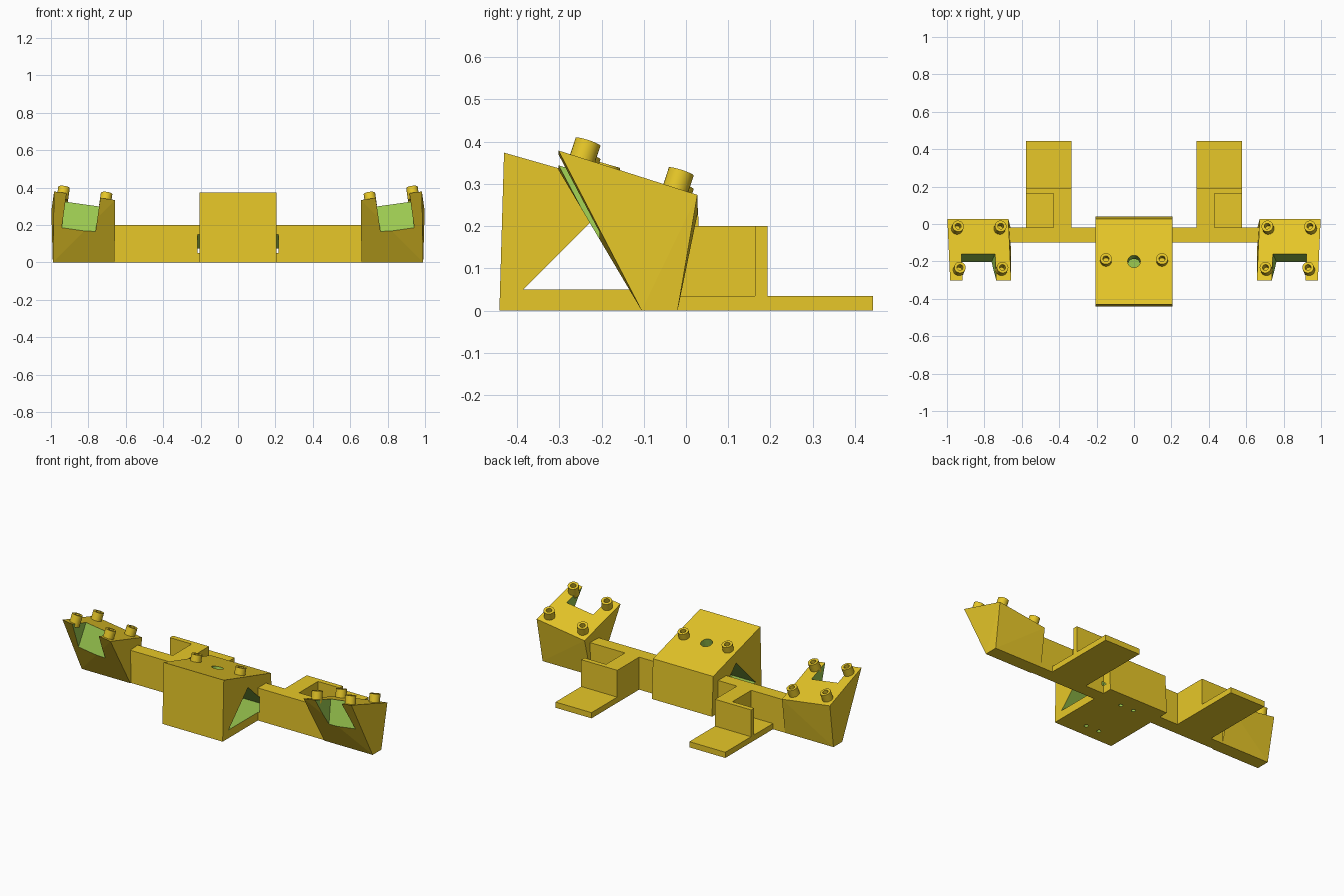
import bpy, bmesh
from math import radians, tau
from mathutils import Matrix, Vector

cube = bpy.data.objects.get("Cube")
if cube:
    bpy.data.objects.remove(cube, do_unlink=True)


def material(name, color):
    m = bpy.data.materials.new(name)
    m.use_nodes = True
    m.diffuse_color = color
    m.node_tree.nodes["Principled BSDF"].inputs["Base Color"].default_value = color
    return m


YELLOW = material("body yellow", (0.947, 0.679, 0.025, 1))
GREEN = material("cut green", (0.337, 0.597, 0.082, 1))
CUT = 1  # slot of the cut colour


def add(name, bm, matrix=None, slot=0):
    if matrix:
        bm.transform(matrix)
    bmesh.ops.recalc_face_normals(bm, faces=bm.faces)
    me = bpy.data.meshes.new(name)
    for f in bm.faces:
        f.material_index = slot
    bm.to_mesh(me)
    bm.free()
    me.materials.append(YELLOW)
    me.materials.append(GREEN)
    ob = bpy.data.objects.new(name, me)
    bpy.context.collection.objects.link(ob)
    return ob


def hull(name, points, matrix=None, slot=0):
    bm = bmesh.new()
    verts = [bm.verts.new(p) for p in points]
    bmesh.ops.convex_hull(bm, input=verts)
    bmesh.ops.dissolve_limit(bm, angle_limit=radians(0.5), verts=bm.verts, edges=bm.edges)
    return add(name, bm, matrix, slot)


def box(name, x, y, z, matrix=None, slot=0):
    return hull(name, [(a, b, c) for a in x for b in y for c in z], matrix, slot)


def prism(name, profile, half, slot=0):
    return hull(name, [(x, y, z) for x in (-half, half) for y, z in profile], None, slot)


def rod(name, r, length, matrix):
    bm = bmesh.new()
    bmesh.ops.create_cone(bm, cap_ends=True, segments=24, radius1=r, radius2=r, depth=length)
    return add(name, bm, matrix, CUT)


def select(ob):
    bpy.ops.object.select_all(action='DESELECT')
    ob.select_set(True)
    bpy.context.view_layer.objects.active = ob


def post(name, matrix, height=0.048, r=0.031, bore=0.016):
    # hollow standing peg, turned around its own axis
    bm = bmesh.new()
    pts = [(0, -0.02), (r, -0.02), (r, height), (bore, height), (bore, 0.002), (0, 0.002)]
    vs = [bm.verts.new((a, 0, b)) for a, b in pts]
    es = [bm.edges.new(pair) for pair in zip(vs, vs[1:])]
    bmesh.ops.spin(bm, geom=vs + es, axis=(0, 0, 1), cent=(0, 0, 0), angle=tau, steps=24)
    bmesh.ops.remove_doubles(bm, verts=bm.verts, dist=0.0001)
    ob = add(name, bm, matrix)
    select(ob)
    bpy.ops.object.shade_smooth_by_angle(angle=radians(35))


def cut(target, cutters):
    select(target)
    for c in cutters:
        c.hide_render = True
        mod = target.modifiers.new("cut", 'BOOLEAN')
        mod.operation, mod.solver, mod.object = 'DIFFERENCE', 'EXACT', c
        bpy.ops.object.modifier_apply(modifier=mod.name)


# Central wedge block and the long cross bar
block = prism("center_block", [(-0.442, 0), (-0.431, 0.374), (0.028, 0.243), (0.04, 0)], 0.205)
bar = box("cross_bar", (-0.67, 0.67), (-0.1, -0.02), (0, 0.2))

# Triangular tunnel, top opening and floor screw holes
tilt = Matrix.Rotation(radians(-16), 4, 'X')
tunnel = prism("tunnel_cutter", [(-0.385, 0.05), (0.005, 0.05), (-0.195, 0.24)], 0.217, CUT)
opening = rod("opening_cutter", 0.034, 0.25, Matrix.Translation((0, -0.2, 0.308)) @ tilt)
holes = [rod("screw_cutter", 0.012, 0.1, Matrix.Translation((x, y, 0.02)))
         for x in (-0.046, 0.046) for y in (-0.36, -0.06)]
cut(block, [tunnel, opening] + holes)
cut(bar, [tunnel] + holes)
cutters = [tunnel, opening] + holes

for s, side in ((1, "left"), (-1, "right")):
    flip = Matrix.Scale(s, 4, (1, 0, 0))
    post(side + "_center_post", Matrix.Translation((s * 0.15, -0.197, 0.306)) @ tilt, 0.042)

    # Rear bracket: foot plate with an L-shaped wall
    outer = (0.333, 0.578)
    box(side + "_foot_plate", outer, (-0.06, 0.443), (0, 0.035), flip)
    box(side + "_bracket_wall", (0.333, 0.43), (-0.06, 0.18), (0, 0.2), flip)
    box(side + "_bracket_end", outer, (0.163, 0.193), (0, 0.2), flip)

    # End tower: narrow foot spreading to a tilted top
    corner = Vector((0.657, -0.302, 0.333))
    across, back = Vector((0.326, 0, 0.046)), Vector((0.015, 0.329, -0.105))
    top = [corner, corner + across, corner + back, corner + across + back]
    foot = [(x, y, 0) for x in (0.66, 0.99) for y in (-0.105, -0.02)]
    tower = hull(side + "_tower", top + foot, flip)

    # Local frame on the tilted top
    u = across.normalized()
    n = across.cross(back).normalized()
    frame = Matrix((u, n.cross(u), n)).transposed().to_4x4()
    frame = flip @ Matrix.Translation(corner) @ frame

    notch = box("notch_cutter", (0.08, 0.262), (-0.3, 0.15), (-0.4, 0.1), frame, CUT)
    cut(tower, [notch])
    cutters.append(notch)
    for i, a in enumerate((0.05, 0.28)):
        for j, b in enumerate((0.058, 0.29)):
            post(f"{side}_tower_post_{2 * i + j + 1}", frame @ Matrix.Translation((a, b, 0)))

for c in cutters:
    bpy.data.objects.remove(c, do_unlink=True)
